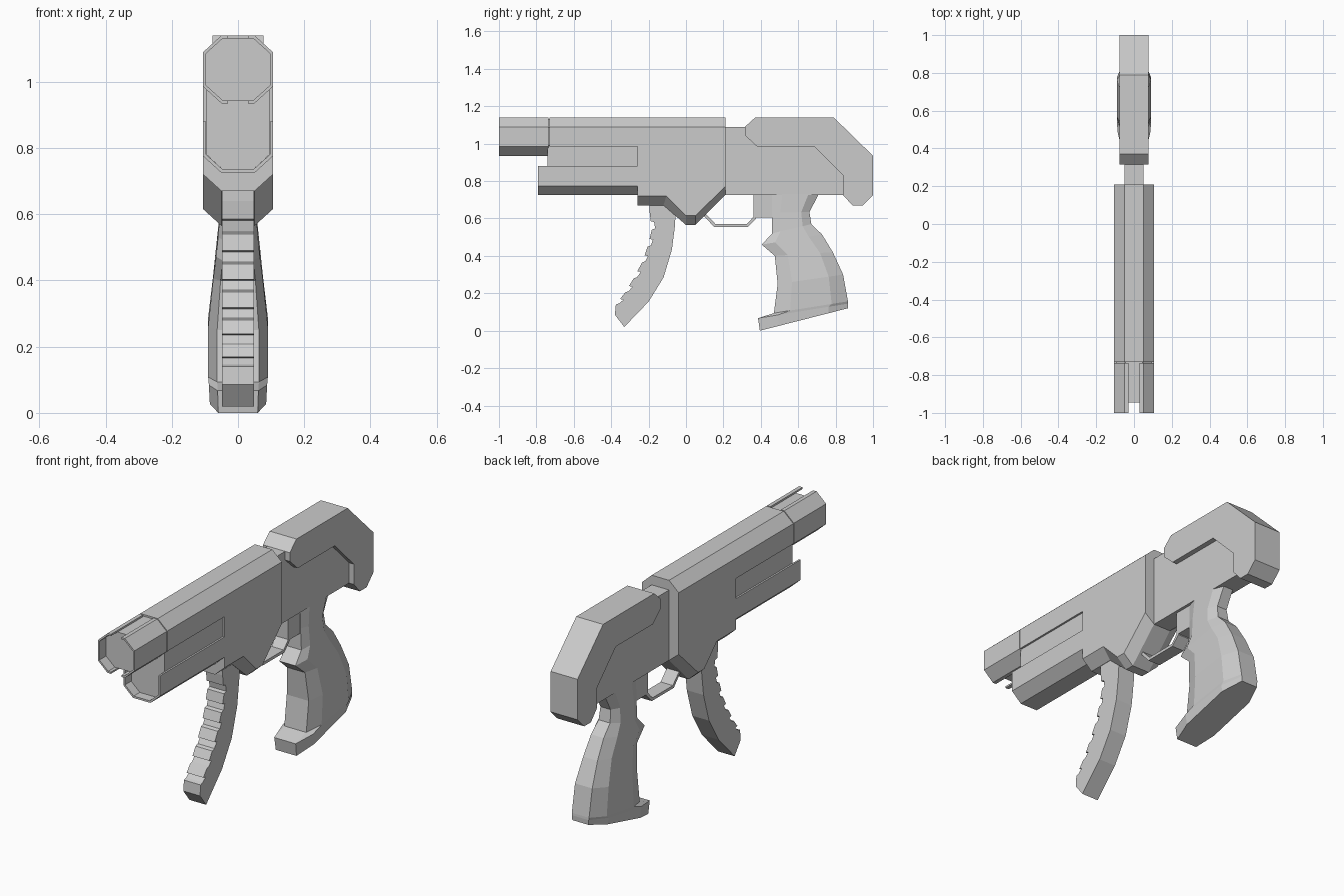
import bpy, bmesh


def loft(name, rings):
    """Skin equal-length closed rings and cap both ends."""
    bm = bmesh.new()
    vs = [[bm.verts.new(p) for p in r] for r in rings]
    n = len(vs[0])
    for a, b in zip(vs, vs[1:]):
        for i in range(n):
            j = (i + 1) % n
            bm.faces.new((a[i], a[j], b[j], b[i]))
    bm.faces.new(vs[0])
    bm.faces.new(vs[-1])
    bmesh.ops.recalc_face_normals(bm, faces=bm.faces)
    me = bpy.data.meshes.new(name)
    bm.to_mesh(me)
    bm.free()
    ob = bpy.data.objects.new(name, me)
    bpy.context.collection.objects.link(ob)
    return ob


def side(name, prof, w):
    """Extrude a (y, z) profile across x."""
    return loft(name, [[(x, y, z) for y, z in prof] for x in (-w, w)])


def along(name, prof, y0, y1):
    """Extrude an (x, z) profile along y."""
    return loft(name, [[(x, y, z) for x, z in prof] for y in (y0, y1)])


def sym(half):
    """Complete a right half profile by mirroring."""
    return half + [(-x, z) for x, z in reversed(half)]


# Main body: wide side profile, chamfered to a narrow taller one
wide = [(-.26, 1.09), (.21, 1.09), (.21, .77), (.05, .615), (0, .615), (-.105, .72), (-.26, .72)]
tall = [(-.26, 1.14), (.21, 1.14), (.21, .725), (.05, .565), (0, .565), (-.12, .67), (-.26, .67)]
loft("main_body", [[(x, y, z) for y, z in p]
                   for x, p in ((-.105, wide), (-.05, tall), (.05, tall), (.105, wide))])

# Upper barrel, recessed core and muzzle plug
along("upper_barrel", sym([(.05, 1.14), (.105, 1.09), (.105, .985)]), -.73, -.26)
along("recessed_core", sym([(.095, 1.0), (.095, .78), (.046, .735)]), -.74, -.26)
along("muzzle_plug", sym([(.046, 1.131), (.096, 1.086), (.096, .989), (.046, .944)]), -.945, -.73)

# Muzzle shell halves, leaving a slot above and below
shell = [(.03, 1.14), (.05, 1.14), (.105, 1.09), (.105, .985), (.05, .935), (.03, .935),
         (.03, .944), (.046, .944), (.096, .989), (.096, 1.086), (.046, 1.131), (.03, 1.131)]
for s, tag in ((1, "right"), (-1, "left")):
    along("muzzle_shell_" + tag, [(s * x, z) for x, z in shell], -1, -.735)

# Lower open trough
outer = sym([(.105, .88), (.105, .775), (.05, .725)])
inner = sym([(.096, .88), (.096, .78), (.046, .735)])
along("lower_shell", outer + inner[::-1], -.79, -.26)

# Receiver and stock
side("receiver", [(.2, .725), (.84, .725), (.84, .9), (.79, 1.09), (.2, 1.09)], .05)
side("stock", [(.37, 1.14), (.79, 1.14), (1, .935), (1, .725), (.945, .67), (.89, .67),
               (.84, .725), (.84, .83), (.685, .985), (.38, .985), (.315, 1.045), (.315, 1.09)], .077)

# Trigger guard and trigger block
side("trigger_guard", [(.09, .62), (.15, .555), (.33, .555), (.375, .6), (.375, .73),
                       (.362, .73), (.362, .61), (.325, .57), (.158, .57), (.1, .63)], .035)
side("trigger_block", [(.37, .73), (.37, .605), (.47, .605), (.47, .73)], .035)

# Rear grip: front y,z / back y,z / half width
rings = []
for fy, fz, by, bz, w in [(.46, .73, .71, .73, .05), (.46, .63, .66, .635, .053),
                          (.46, .52, .67, .57, .06), (.405, .46, .727, .515, .066),
                          (.475, .40, .785, .42, .075), (.49, .25, .84, .30, .09),
                          (.47, .094, .866, .157, .09), (.385, .067, .867, .145, .088),
                          (.395, .0, .866, .12, .085)]:
    half = [(w * .7, 0), (w, .22), (w, .78), (w * .55, 1)]
    rings.append([(x, fy + (by - fy) * t, fz + (bz - fz) * t) for x, t in sym(half)])
loft("rear_grip", rings)

# Curved fore grip with stepped finger ridges
back = [(-.055, .7), (-.058, .57), (-.075, .435), (-.12, .285), (-.2, .155), (-.33, .02)]
front = [(-.195, .64), (-.183, .54), (-.205, .45), (-.235, .365), (-.28, .28), (-.325, .205), (-.375, .14)]
ridged = []
for (y0, z0), (y1, z1) in zip(front, front[1:]):
    ym, zm = y0 + (y1 - y0) * .55, z0 + (z1 - z0) * .55
    ridged += [(y0, z0), (ym, zm), (ym + .018, zm - .004), (y1 + .018, z1 + .006)]
ridged = [(-.195, .7)] + ridged + [front[-1], (-.38, .085)]
side("fore_grip", back + ridged[::-1], .048)
